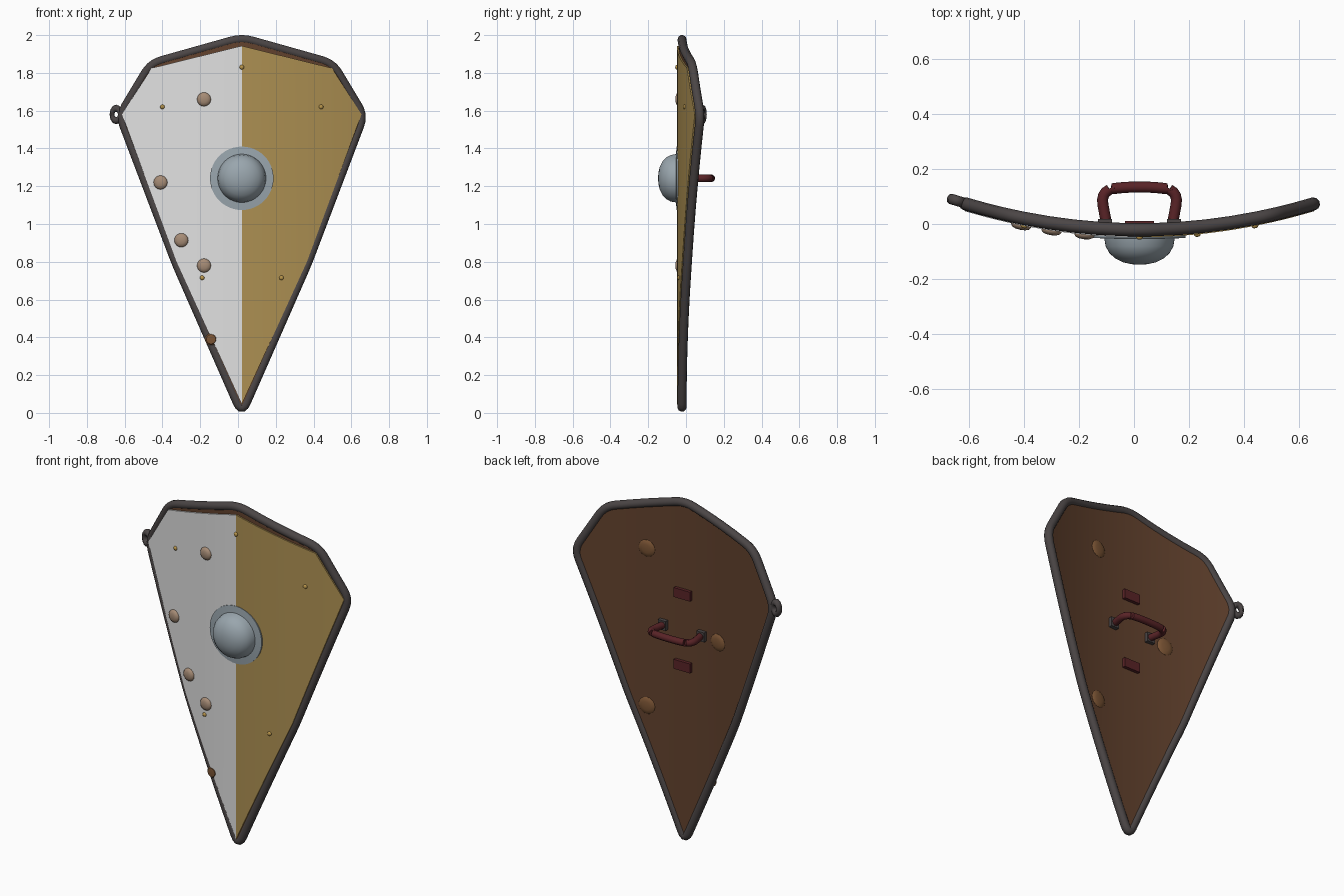
import bpy, bmesh, math
from mathutils import Vector, Matrix

if "Cube" in bpy.data.objects:
    bpy.data.objects.remove(bpy.data.objects["Cube"])

CX = 0.02          # shield centre line
BOSS_Z = 1.242


def mat(name, c):
    m = bpy.data.materials.new(name)
    m.diffuse_color = (*c, 1)
    m.use_nodes = True
    m.node_tree.nodes["Principled BSDF"].inputs["Base Color"].default_value = m.diffuse_color
    return m


WHITE = mat("white_paint", (0.75, 0.75, 0.75))
GOLD = mat("ochre_paint", (0.42, 0.28, 0.085))
WOOD = mat("brown_wood", (0.125, 0.055, 0.027))
IRON = mat("dark_iron", (0.07, 0.06, 0.06))
STEEL = mat("blue_grey_steel", (0.32, 0.38, 0.42))
GRIP = mat("dark_red_leather", (0.10, 0.017, 0.02))
TAN = mat("tan_stud", (0.38, 0.26, 0.18))
BRONZE = mat("brown_stud", (0.2, 0.09, 0.035))
BRASS = mat("brass_rivet", (0.48, 0.3, 0.07))


def bow(x):        # curvature of the shield, x measured from its centre line
    return -0.021 + 0.235 * x * x


def finish(name, bm, mats, angle=35):
    bmesh.ops.recalc_face_normals(bm, faces=bm.faces)
    me = bpy.data.meshes.new(name)
    bm.to_mesh(me)
    bm.free()
    ob = bpy.data.objects.new(name, me)
    bpy.context.collection.objects.link(ob)
    for m in mats:
        me.materials.append(m)
    bpy.ops.object.select_all(action='DESELECT')
    bpy.context.view_layer.objects.active = ob
    ob.select_set(True)
    bpy.ops.object.shade_smooth_by_angle(angle=math.radians(angle))
    return ob


def lerp_table(pts, x):
    for (x0, z0), (x1, z1) in zip(pts, pts[1:]):
        if x <= x1 + 1e-6:
            return z0 + (z1 - z0) * (x - x0) / (x1 - x0)
    return pts[-1][1]


def panel(name, top, bottom, front, back, mats, n=16):
    """Bowed sheet made of vertical strips between a top and a bottom edge."""
    w = top[-1][0]
    xs = sorted({abs(p[0]) for p in top + bottom} | {w * i / n for i in range(n)})
    xs = [-x for x in reversed(xs[1:])] + xs
    bm = bmesh.new()
    rows = []
    for x in xs:
        t, b = lerp_table(top, abs(x)), lerp_table(bottom, abs(x))
        rows.append([bm.verts.new((CX + x, bow(x) + o, z))
                     for o, z in ((front, t), (front, b), (back, b), (back, t))])
    for a, b in zip(rows, rows[1:]):
        for i in range(4):
            j = (i + 1) % 4
            f = bm.faces.new((a[i], a[j], b[j], b[i]))
            if len(mats) > 1 and f.calc_center_median().x > CX:
                f.material_index = 1
    bmesh.ops.remove_doubles(bm, verts=bm.verts, dist=1e-5)
    return finish(name, bm, mats)


def tube(name, pts, r, m, cyclic=False, sides=3):
    cu = bpy.data.curves.new(name, 'CURVE')
    cu.dimensions = '3D'
    cu.bevel_depth = r
    cu.bevel_resolution = sides
    cu.use_fill_caps = True
    sp = cu.splines.new('POLY')
    sp.points.add(len(pts) - 1)
    for p, q in zip(sp.points, pts):
        p.co = (*q, 1)
    sp.use_cyclic_u = cyclic
    ob = bpy.data.objects.new(name, cu)
    bpy.context.collection.objects.link(ob)
    cu.materials.append(m)
    bpy.ops.object.select_all(action='DESELECT')
    bpy.context.view_layer.objects.active = ob
    ob.select_set(True)
    bpy.ops.object.convert(target='MESH')
    bpy.ops.object.shade_smooth_by_angle(angle=math.radians(50))


def rounded(pts, d, cyclic):
    """Replace each corner by a short quadratic arc."""
    out = []
    n = len(pts)
    for i, p in enumerate(pts):
        if not cyclic and i in (0, n - 1):
            out.append(p)
            continue
        a = p + (pts[i - 1] - p).normalized() * d
        b = p + (pts[(i + 1) % n] - p).normalized() * d
        for k in range(6):
            t = k / 5
            out.append(a * (1 - t) ** 2 + p * 2 * t * (1 - t) + b * t * t)
    return out


def lathe(name, prof, x, y, z, m, seg=24, sign=-1, angle=35):
    """Turned part about the y axis; profile is (radius, height), sign = facing."""
    bm = bmesh.new()
    slope = 2 * 0.235 * (x - CX)
    vs = [bm.verts.new((r, 0, h)) for r, h in prof]
    es = [bm.edges.new(e) for e in zip(vs, vs[1:])]
    bmesh.ops.spin(bm, geom=vs + es, cent=(0, 0, 0), axis=(0, 0, 1),
                   angle=2 * math.pi, steps=seg)
    bmesh.ops.remove_doubles(bm, verts=bm.verts, dist=1e-5)
    n = Vector((-slope, 1, 0)).normalized() * sign
    bm.transform(Matrix.Translation((x, y, z)) @ n.to_track_quat('Z', 'Y').to_matrix().to_4x4())
    return finish(name, bm, [m], angle)


def box(name, x, y, z, sx, sy, sz, m):
    bm = bmesh.new()
    bmesh.ops.create_cube(bm, size=1, matrix=Matrix.Translation((x, y, z)) @ Matrix.Diagonal((sx, sy, sz, 1)))
    return finish(name, bm, [m])


# wooden board and two-colour painted face
panel("wooden_board", [(0, 1.975), (0.475, 1.84), (0.64, 1.575)],
      [(0, 0.02), (0.345, 0.79), (0.64, 1.575)], -0.019, 0.013, [WOOD])
panel("painted_face", [(0, 1.943), (0.478, 1.825), (0.634, 1.58)],
      [(0, 0.045), (0.345, 0.80), (0.634, 1.58)], -0.027, -0.018, [WHITE, GOLD])

# iron rim, rounded at the corners and following the bow
half = [(0.48, 1.85), (0.645, 1.575), (0.347, 0.79)]
loop = [(0, 1.985)] + half + [(0, 0.0)] + [(-x, z) for x, z in reversed(half)]
flat = rounded([Vector(p) for p in loop], 0.06, True)
path = []
for i, p in enumerate(flat):
    q = flat[(i + 1) % len(flat)]
    n = max(1, int((q - p).length / 0.08))
    path += [p.lerp(q, k / n) for k in range(n) if (q - p).length > 1e-5]
tube("iron_rim", [(CX + p.x, bow(p.x), p.y) for p in path], 0.024, IRON, True)

# domed boss with flange
lathe("boss", [(0, 0.101), (0.03, 0.099), (0.06, 0.092), (0.09, 0.077), (0.11, 0.058),
               (0.123, 0.034), (0.128, 0.006), (0.168, 0.003), (0.168, -0.008)],
      CX, -0.047, BOSS_Z, STEEL, 48)

# back grip with end brackets and straps
arc = rounded([Vector(p) for p in ((-0.12, 0, 0), (-0.142, 0.12, 0), (-0.07, 0.134, 0), (0.07, 0.134, 0),
                                   (0.142, 0.12, 0), (0.12, 0, 0))], 0.05, False)
tube("grip", [(CX + p.x, p.y, BOSS_Z) for p in arc], 0.02, GRIP)
for s in (-1, 1):
    box("grip_bracket", CX + s * 0.125, 0.003, BOSS_Z, 0.05, 0.03, 0.055, IRON)
    box("strap_plate", CX, 0.0, BOSS_Z + s * 0.21, 0.105, 0.022, 0.055, GRIP)


# studs on the front, back and rivets
def stud(name, x, z, r, h, m, sign):
    y = bow(x - CX) + (-0.027 if sign < 0 else 0.012)
    lathe(name, [(0, h), (r * 0.5, h * 0.9), (r * 0.85, h * 0.6), (r, h * 0.15), (r, -h * 0.5)],
          x, y, z, m, 16, sign, 50)


for x, z in ((-0.18, 1.66), (-0.41, 1.22), (-0.30, 0.914), (-0.18, 0.78)):
    stud("front_stud", x, z, 0.037, 0.017, TAN, -1)
lathe("edge_stud", [(0, 0.012), (0.025, 0.009), (0.033, 0), (0.033, -0.012)],
      -0.142, bow(0.162) - 0.02, 0.39, BRONZE, 16)
for x, z in ((0.25, 1.66), (-0.21, 1.23), (0.25, 0.74)):
    stud("back_stud", x, z, 0.049, 0.012, BRONZE, 1)
for x, z in ((0.02, 1.83), (-0.40, 1.62), (0.44, 1.62), (-0.19, 0.715), (0.23, 0.715)):
    stud("small_rivet", x, z, 0.012, 0.009, BRASS, -1)

# iron ring knob on the left corner
bm = bmesh.new()
R, r = 0.033, 0.019
g = [[bm.verts.new(((R + r * math.cos(b)) * math.cos(a), r * math.sin(b), (R + r * math.cos(b)) * math.sin(a)))
      for b in (k * math.pi / 4 for k in range(8))] for a in (k * math.pi / 6 for k in range(12))]
for i in range(12):
    for j in range(8):
        bm.faces.new((g[i][j], g[(i + 1) % 12][j], g[(i + 1) % 12][(j + 1) % 8], g[i][(j + 1) % 8]))
bm.transform(Matrix.Translation((-0.645, 0.085, 1.58)) @ Matrix.Rotation(math.radians(-17), 4, 'Z')
             @ Matrix.Diagonal((0.7, 1, 1, 1)))
finish("corner_ring", bm, [IRON], 60)
